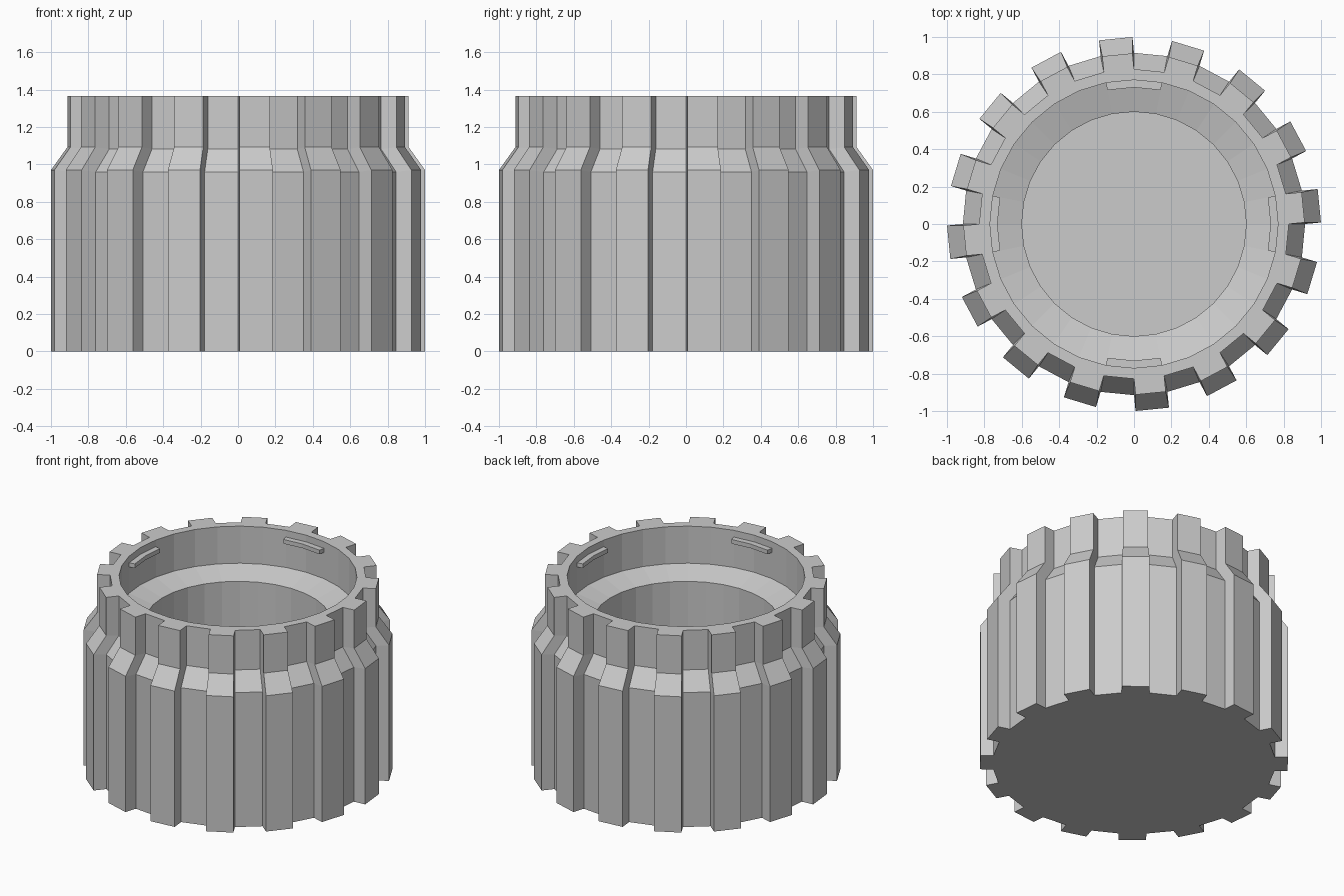
import bpy, bmesh, math

if "Cube" in bpy.data.objects:
    bpy.data.objects.remove(bpy.data.objects["Cube"])

N = 32              # sides; every second side carries a rib
STEP = 2 * math.pi / N
RIB = 0.085         # rib depth

grey = bpy.data.materials.new("plain grey")
grey.diffuse_color = (0.6, 0.6, 0.6, 1)
grey.use_nodes = True
grey.node_tree.nodes["Principled BSDF"].inputs["Base Color"].default_value = grey.diffuse_color


def finish(bm, name):
    bmesh.ops.recalc_face_normals(bm, faces=bm.faces)
    me = bpy.data.meshes.new(name)
    bm.to_mesh(me)
    bm.free()
    me.materials.append(grey)
    ob = bpy.data.objects.new(name, me)
    bpy.context.collection.objects.link(ob)
    return ob


def circle(bm, r, z):
    return [bm.verts.new((r * math.cos(i * STEP), r * math.sin(i * STEP), z)) for i in range(N)]


def ribbed_ring(bm, r, z, rib_z):
    """Outline with four points per rib: root, tip, tip, root."""
    ring = []
    for i in range(0, N, 2):
        a, b, m = i * STEP, (i + 1) * STEP, (i + 0.5) * STEP
        dx, dy = RIB * math.cos(m), RIB * math.sin(m)
        ax, ay, bx, by = r * math.cos(a), r * math.sin(a), r * math.cos(b), r * math.sin(b)
        for p in ((ax, ay, z), (ax + dx, ay + dy, rib_z), (bx + dx, by + dy, rib_z), (bx, by, z)):
            ring.append(bm.verts.new(p))
    return ring


def loft(bm, rings):
    for lo, hi in zip(rings, rings[1:]):
        n = len(lo)
        for i in range(n):
            j = (i + 1) % n
            bm.faces.new((lo[i], lo[j], hi[j], hi[i]))


# Ribbed cup: outside wall, flat bottom, rim and stepped inside
bm = bmesh.new()
outer = [ribbed_ring(bm, *p) for p in
         ((0.915, 0, 0), (0.915, 0.96, 0.97), (0.828, 1.082, 1.092), (0.828, 1.365, 1.365))]
loft(bm, outer)
bm.faces.new(outer[0])
inner = [circle(bm, r, z) for r, z in ((0.77, 1.365), (0.77, 1.10), (0.60, 1.05), (0.60, 0.15))]
loft(bm, inner)
bm.faces.new(inner[-1])
top, rim = outer[-1], inner[0]
for k in range(N // 2):
    a, t1, t2, b = top[4 * k:4 * k + 4]
    nxt = top[(4 * k + 4) % len(top)]
    i0, i1, i2 = rim[2 * k], rim[2 * k + 1], rim[(2 * k + 2) % N]
    bm.faces.new((a, t1, t2, b))
    bm.faces.new((a, b, i1, i0))
    bm.faces.new((b, nxt, i2, i1))
finish(bm, "ribbed_cup")

# Four small curved lugs inside the neck
for q in range(4):
    bm = bmesh.new()
    sections = []
    for s in (-1, 0, 1):
        a = q * math.pi / 2 + s * STEP
        sections.append([bm.verts.new((r * math.cos(a), r * math.sin(a), z))
                         for r, z in ((0.77, 1.287), (0.73, 1.287), (0.73, 1.317), (0.77, 1.317))])
    loft(bm, sections)
    bm.faces.new(sections[0])
    bm.faces.new(sections[-1])
    finish(bm, f"inner_lug_{q + 1}")
